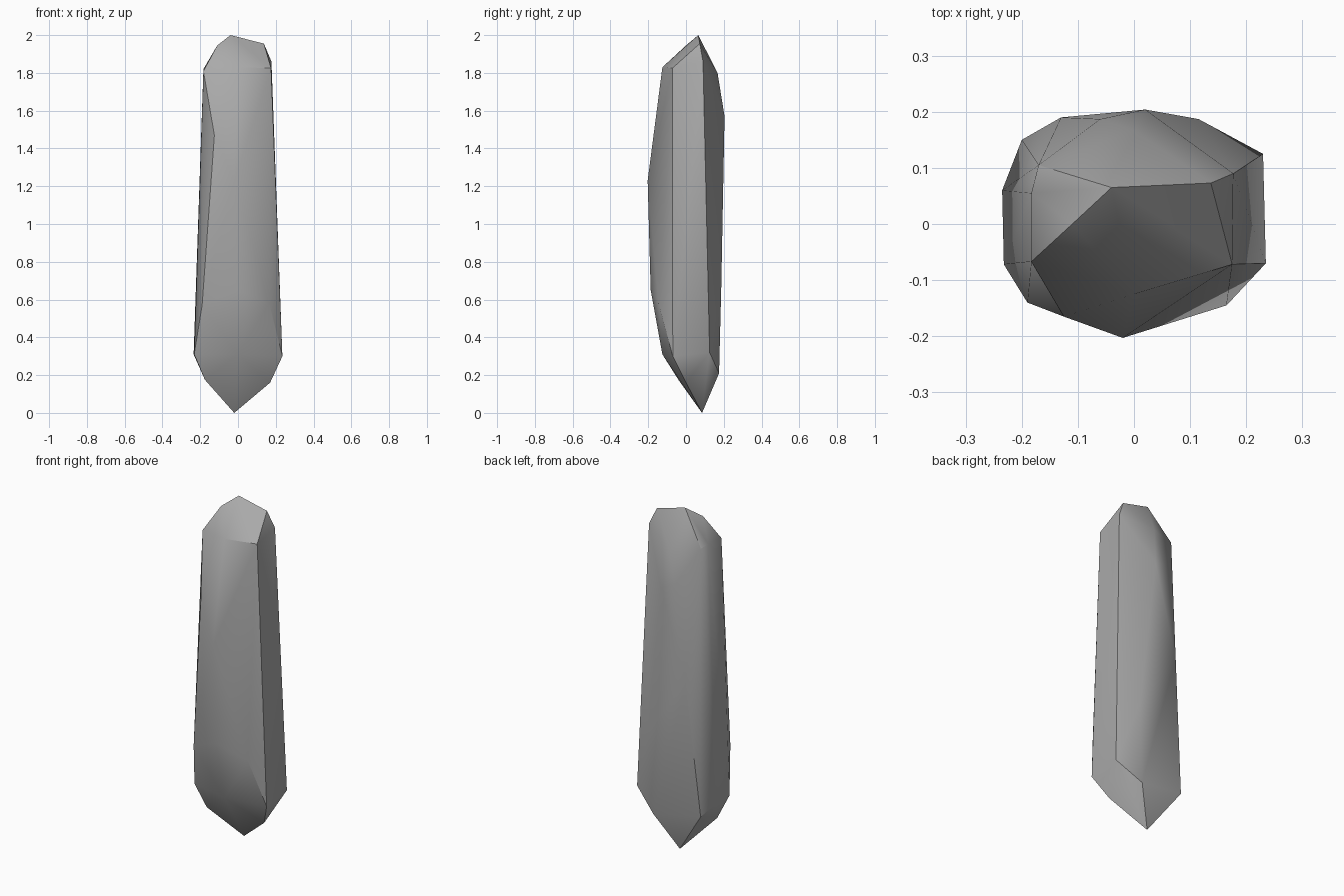
import bpy
import bmesh
import math

cube = bpy.data.objects.get("Cube")
if cube:
    bpy.data.objects.remove(cube, do_unlink=True)

# Stone colour
stone = bpy.data.materials.new("stone_grey")
stone.use_nodes = True
grey = (0.4, 0.4, 0.4, 1)
stone.diffuse_color = grey
shader = next(n for n in stone.node_tree.nodes if n.type == "BSDF_PRINCIPLED")
shader.inputs["Base Color"].default_value = grey
shader.inputs["Roughness"].default_value = 0.8

# Corners of the chipped shard, grouped from bottom to top
tip = [(-.02, .085, 0)]
lower_chips = [(.17, 0, .16), (-.175, -.04, .175), (.09, .175, .21),
               (-.2, .15, .26)]
base_ring = [(.235, -.07, .3), (.23, .125, .32), (-.235, .06, .31),
             (-.232, -.072, .31), (0, -.125, .31)]
belly = [(.165, -.145, .58), (-.19, -.14, .57), (-.01, -.187, .65),
         (.115, .187, .68), (-.13, .19, 1.05), (-.02, -.203, 1.23),
         (-.125, -.165, 1.47), (.02, .204, 1.57), (-.06, .187, 1.6)]
shoulder = [(0, -.125, 1.83), (.175, -.072, 1.825), (.177, .09, 1.86),
            (-.183, -.067, 1.81), (-.183, .055, 1.82), (-.17, .105, 1.81),
            (0, .167, 1.8)]
crown = [(-.11, 0, 1.945), (-.04, .065, 2), (.137, .073, 1.955)]

# Wrap the corners in one faceted skin
bm = bmesh.new()
for co in tip + lower_chips + base_ring + belly + shoulder + crown:
    bm.verts.new(co)
hull = bmesh.ops.convex_hull(bm, input=bm.verts)
unused = [v for v in bm.verts if not v.link_faces]
bmesh.ops.delete(bm, geom=unused, context="VERTS")
bmesh.ops.dissolve_limit(bm, angle_limit=math.radians(3),
                         verts=bm.verts, edges=bm.edges)
bmesh.ops.recalc_face_normals(bm, faces=bm.faces)
mesh = bpy.data.meshes.new("stone_shard")
bm.to_mesh(mesh)
bm.free()
mesh.materials.append(stone)
shard = bpy.data.objects.new("stone_shard", mesh)
bpy.context.collection.objects.link(shard)

# Soft facets with sharp main ridges
bpy.ops.object.select_all(action="DESELECT")
shard.select_set(True)
bpy.context.view_layer.objects.active = shard
bpy.ops.object.shade_smooth_by_angle(angle=math.radians(30))
